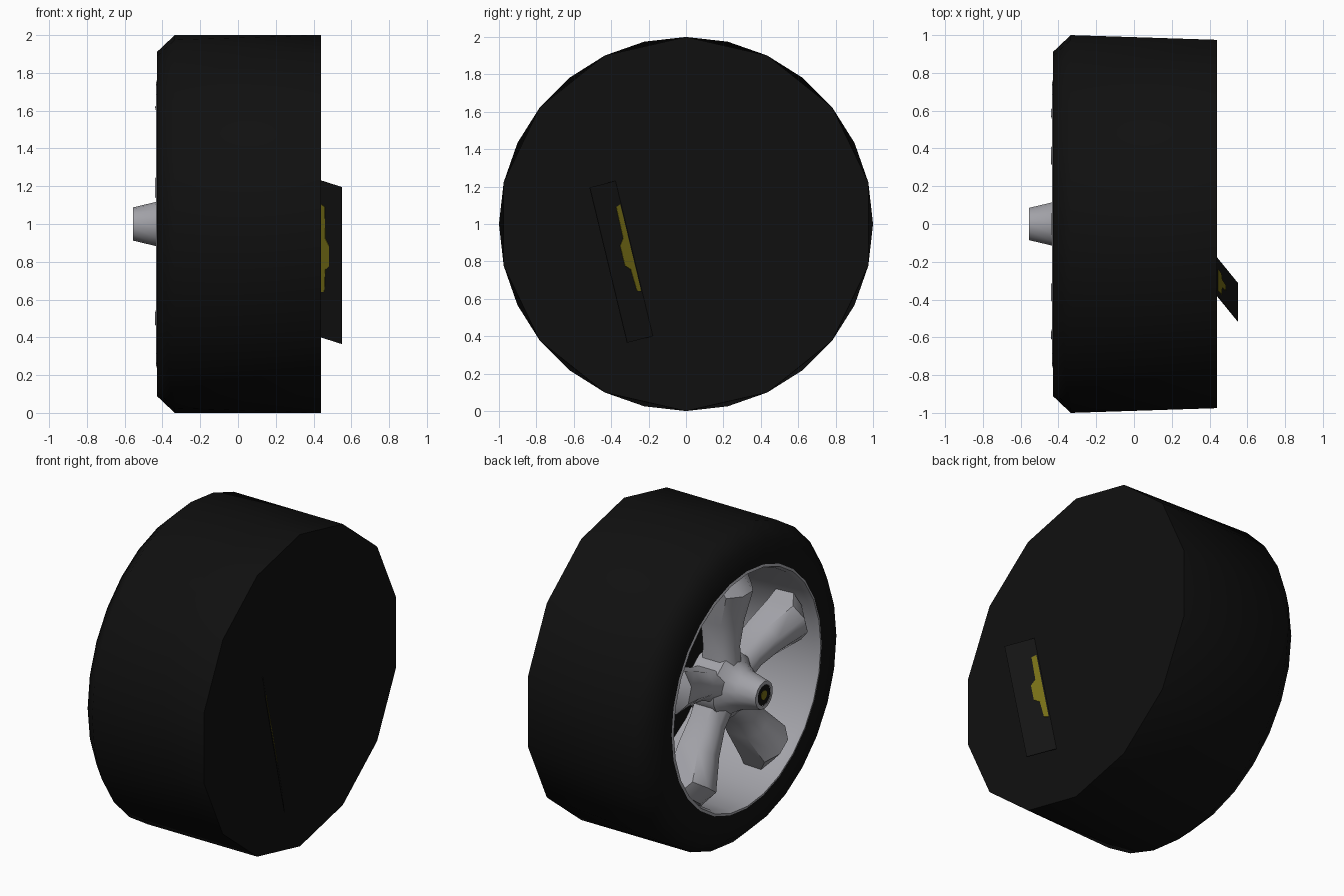
import bpy, bmesh, math
from mathutils import Vector

if "Cube" in bpy.data.objects:
    bpy.data.objects.remove(bpy.data.objects["Cube"])


def mat(name, col):
    m = bpy.data.materials.new(name)
    m.diffuse_color = (*col, 1)
    m.use_nodes = True
    m.node_tree.nodes["Principled BSDF"].inputs["Base Color"].default_value = m.diffuse_color
    return m


RUBBER = mat("black rubber", (0.005, 0.005, 0.005))
PLATE = mat("dark plate", (0.007, 0.007, 0.007))
SILVER = mat("silver alloy", (0.36, 0.36, 0.39))
YELLOW = mat("dull yellow", (0.18, 0.155, 0.008))


def finish(bm, name, material, angle=40):
    bmesh.ops.recalc_face_normals(bm, faces=bm.faces)
    me = bpy.data.meshes.new(name)
    bm.to_mesh(me)
    bm.free()
    me.materials.append(material)
    ob = bpy.data.objects.new(name, me)
    bpy.context.collection.objects.link(ob)
    bpy.ops.object.select_all(action='DESELECT')
    bpy.context.view_layer.objects.active = ob
    ob.select_set(True)
    bpy.ops.object.shade_smooth_by_angle(angle=math.radians(angle))
    return ob


def polar(x, r, a, side=0.0):
    """Point on the wheel: angle a measured from straight up, axle along x."""
    return Vector((x, r * math.sin(a) + side * math.cos(a),
                   1 + r * math.cos(a) - side * math.sin(a)))


def ring(bm, x, r, n):
    return [bm.verts.new(polar(x, r, 2 * math.pi * i / n)) for i in range(n)]


def bridge(bm, a, b):
    n = len(a)
    for i in range(n):
        bm.faces.new((a[i], a[(i + 1) % n], b[(i + 1) % n], b[i]))


def lathe(name, profile, n, material, cap=False, angle=40):
    bm = bmesh.new()
    rings = [ring(bm, x, r, n) for x, r in profile]
    for a, b in zip(rings, rings[1:]):
        bridge(bm, a, b)
    if cap:
        bm.faces.new(rings[-1])
    return finish(bm, name, material, angle)


# Tyre: 28 sides on the outer face, dropping to 14 sides on the closed back
bm = bmesh.new()
bead, face, shoulder = (ring(bm, x, r, 28) for x, r in
                        ((-0.43, 0.75), (-0.43, 0.91), (-0.335, 1.0)))
back = ring(bm, 0.44, 1.0, 14)
bridge(bm, bead, face)
bridge(bm, face, shoulder)
for i in range(14):
    j, k = 2 * i, (2 * i + 2) % 28
    b0, b1 = back[i], back[(i + 1) % 14]
    bm.faces.new((shoulder[j], shoulder[j + 1], b0))
    bm.faces.new((shoulder[j + 1], b1, b0))
    bm.faces.new((shoulder[j + 1], shoulder[k], b1))
bm.faces.new(back)
finish(bm, "tyre", RUBBER, 50)

# Rim barrel (seen from inside) and the dark disc closing it
barrel = lathe("rim_barrel", [(-0.43, 0.76), (-0.435, 0.745), (-0.40, 0.73),
                              (0.30, 0.69)], 28, SILVER)
barrel.data.flip_normals()
lathe("inner_disc", [(0.302, 0.70), (0.30, 0.69)], 28, RUBBER, cap=True)

# Hub with tapered nose, dark cap and plain yellow dot
lathe("hub", [(-0.15, 0.20), (-0.33, 0.20), (-0.37, 0.155), (-0.43, 0.118),
              (-0.555, 0.088), (-0.555, 0.066)], 14, SILVER)
lathe("hub_cap", [(-0.54, 0.068), (-0.552, 0.066)], 14, RUBBER, cap=True)
lathe("hub_dot", [(-0.550, 0.03), (-0.555, 0.03)], 10, YELLOW, cap=True)

# Five ridged spokes: (radius, half width, ridge x, edge x, back x)
stations = [(0.08, 0.10, -0.37, -0.32, -0.18), (0.25, 0.085, -0.36, -0.30, -0.18),
            (0.42, 0.105, -0.385, -0.32, -0.18), (0.62, 0.13, -0.44, -0.375, -0.20),
            (0.71, 0.14, -0.36, -0.32, -0.20)]
for s in range(5):
    a = s * 2 * math.pi / 5
    bm = bmesh.new()
    loops = []
    for r, w, top, edge, rear in stations:
        section = [(rear, -w), (edge, -w), (top, -0.4 * w),
                   (top, 0.4 * w), (edge, w), (rear, w)]
        loops.append([bm.verts.new(polar(x, r, a, y)) for x, y in section])
    for p, q in zip(loops, loops[1:]):
        bridge(bm, p, q)
    bm.faces.new(loops[0])
    bm.faces.new(loops[-1])
    finish(bm, "spoke_%d" % (s + 1), SILVER, 45)

# Slanted plate on the back face, with a plain yellow marking on both sides
ORIGIN = Vector((0.44, -0.38, 1.23))
ACROSS = Vector((0.11, -0.135, -0.035))
ALONG = Vector((0, 0.20, -0.83))
NORMAL = ACROSS.cross(ALONG).normalized()


def slab(name, uv, thick, material):
    bm = bmesh.new()
    low, high = ([bm.verts.new(ORIGIN + ACROSS * u + ALONG * v + NORMAL * t)
                  for u, v in uv] for t in (-thick / 2, thick / 2))
    bridge(bm, low, high)
    bm.faces.new(low)
    bm.faces.new(high)
    return finish(bm, name, material, 30)


slab("back_plate", [(-0.05, 0), (1, 0), (1, 1), (-0.05, 1)], 0.004, PLATE)
slab("plate_marking", [(0.03, 0.15), (0.2, 0.16), (0.22, 0.36), (0.4, 0.40),
                       (0.4, 0.53), (0.22, 0.56), (0.18, 0.70), (0.03, 0.71)],
     0.009, YELLOW)
